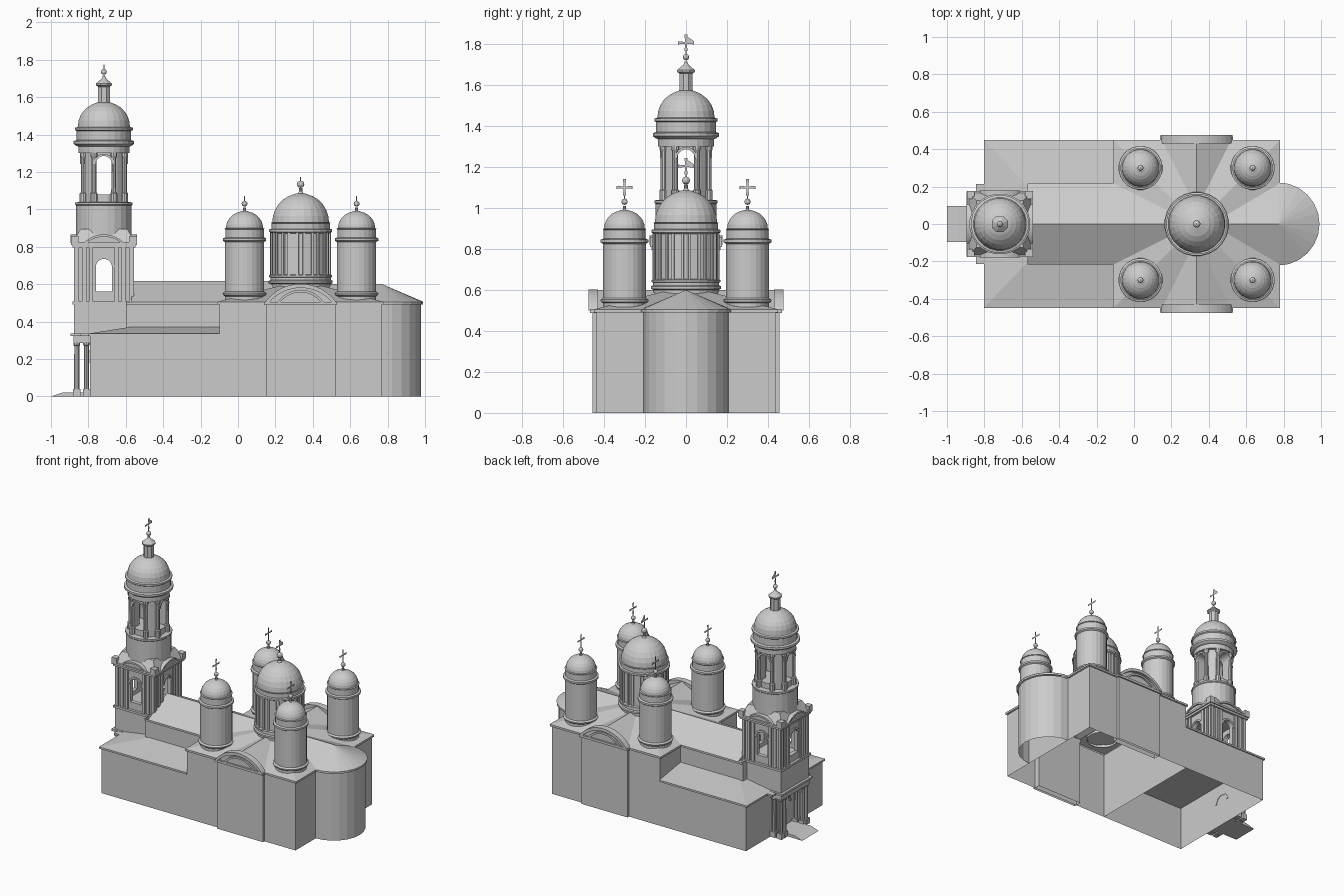
import bpy, bmesh, math
from mathutils import Matrix, Vector

if "Cube" in bpy.data.objects:
    bpy.data.objects.remove(bpy.data.objects["Cube"])

grey = bpy.data.materials.new("plain grey")
grey.diffuse_color = (0.6, 0.6, 0.6, 1)
grey.use_nodes = True
grey.node_tree.nodes["Principled BSDF"].inputs["Base Color"].default_value = grey.diffuse_color
PI = math.pi


def make(name, verts, faces):
    me = bpy.data.meshes.new(name)
    me.from_pydata([tuple(v) for v in verts], [], faces)
    bm = bmesh.new()
    bm.from_mesh(me)
    bmesh.ops.recalc_face_normals(bm, faces=bm.faces)
    bm.to_mesh(me)
    bm.free()
    me.materials.append(grey)
    ob = bpy.data.objects.new(name, me)
    bpy.context.collection.objects.link(ob)
    return ob


def loops(name, a, b, cap_a=True, cap_b=True):
    n = len(a)
    faces = [(i, (i + 1) % n, n + (i + 1) % n, n + i) for i in range(n)]
    if cap_a:
        faces.append(tuple(range(n)))
    if cap_b:
        faces.append(tuple(range(n, 2 * n)))
    return make(name, a + b, faces)


def box(name, x0, x1, y0, y1, z0, z1, caps=True):
    o = [(x0, y0), (x1, y0), (x1, y1), (x0, y1)]
    return column(name, o, z0, z1, caps, caps)


def column(name, outline, z0, z1, bottom=True, top=True):
    return loops(name, [(x, y, z0) for x, y in outline], [(x, y, z1) for x, y in outline], bottom, top)


def panel(name, pts, d0, d1, c, ang):
    """Upright shape (u, z) extruded outwards from distance d0 to d1, turned about z."""
    r, c = Matrix.Rotation(ang, 3, 'Z'), Vector((c[0], c[1], 0))
    return loops(name, [r @ Vector((u, -d0, z)) + c for u, z in pts],
                 [r @ Vector((u, -d1, z)) + c for u, z in pts])


def lathe(name, prof, c, n=24):
    verts, faces = [], []
    for r, z in prof:
        verts += [(c[0] + r * math.cos(2 * PI * (i + .5) / n), c[1] + r * math.sin(2 * PI * (i + .5) / n), z) for i in range(n)]
    for k in range(len(prof) - 1):
        faces += [(k*n + i, k*n + (i + 1) % n, (k + 1)*n + (i + 1) % n, (k + 1)*n + i) for i in range(n)]
    faces.append(tuple(range((len(prof) - 1) * n, len(prof) * n)))
    return make(name, verts, faces)


def dome(r, z0, z1, rtop, n=7):
    return [(max(rtop, r * math.cos(PI / 2 * i / n)), z0 + (z1 - z0) * math.sin(PI / 2 * i / n)) for i in range(n + 1)]


def arc(a, h, z0, n=16):
    R = (a * a + h * h) / (2 * h)
    t = math.asin(min(1, a / R))
    return [(R * math.sin(-t + 2 * t * i / n), z0 + h - R + R * math.cos(-t + 2 * t * i / n)) for i in range(n + 1)]


def door(w, z0, z1):
    return [(-w, z0)] + arc(w, w * .999, z1 - w, 12) + [(w, z0)]


def band(a, h, z0, t):
    return arc(a, h, z0) + arc(a - t, h - t, z0)[::-1]


def cut(ob, cutters):
    for c in cutters:
        c.hide_render = True
        m = ob.modifiers.new("cut", 'BOOLEAN')
        m.operation, m.solver, m.object = 'DIFFERENCE', 'EXACT', c
        bpy.context.view_layer.objects.active = ob
        bpy.ops.object.modifier_apply(modifier=m.name)
        bpy.data.objects.remove(c)


def finial(c, z, r, zc):
    """Ball on a neck with a flat cross above."""
    lathe("finial", [(r * 1.3, z - .015), (r * .5, z + .01), (r * .5, zc - .09)], c, 10)
    zb = zc - .07
    lathe("finial_ball", [(r * math.sin(PI * i / 8) + .001, zb - r * math.cos(PI * i / 8)) for i in range(9)], c, 12)
    lathe("finial_spike", [(.004, zb), (.003, zc - .03)], c, 6)
    pts = []
    for k in range(4):
        m = Matrix.Rotation(k * PI / 2, 2)
        pts += [m @ Vector(p) for p in ((.005, .005), (.04, .007), (.04, -.007), (.005, -.005))][::-1]
    make("cross", [(c[0], c[1] + p.x, zc + p.y) for p in pts], [tuple(range(16))])


# main church walls and eaves
CX, E = 0.335, 0.505
box("main_walls", -.1, .77, -.44, .44, 0, .49, False)
box("main_eaves", -.11, .78, -.448, .448, .49, E, False)
box("nave_walls", -.6, -.1, -.205, .205, .33, .49, False)
box("nave_eaves", -.6, -.1, -.215, .215, .49, E, False)
half = lambda r: [(.77 + r * math.sin(PI * i / 12), -r * math.cos(PI * i / 12)) for i in range(13)]
column("apse_walls", half(.208), 0, .49, False, False)
column("apse_eaves", half(.22), .49, E, False, False)
make("apse_roof", [(x, y, E) for x, y in half(.222)] + [(.77, 0, .6)], [(i, i + 1, 13) for i in range(12)])

# main roof: low pyramid crossed by gables
sq = [(CX + sx * .446, sy * .449, E) for sx, sy in ((-1, -1), (1, -1), (1, 1), (-1, 1))]
make("main_roof", sq + [(CX, 0, .62)], [(i, (i + 1) % 4, 4) for i in range(4)])


def gable(name, p, q, w, z):
    p, q = Vector(p), Vector(q)
    s = (q - p).normalized()
    s = Vector((-s.y, s.x)) * w
    v = [(*(p - s), E), (*p, z), (*(p + s), E), (*(q - s), E), (*q, z), (*(q + s), E)]
    make(name, v, [(0, 1, 4, 3), (1, 2, 5, 4), (0, 2, 1)])


gable("nave_roof", (-.57, 0), (CX, 0), .217, .617)
gable("east_roof", (.775, 0), (CX, 0), .217, .6)

# side projections with arched gables
for s in (-1, 1):
    ang = 0 if s < 0 else PI
    gable("side_roof", (CX, s * .45), (CX, 0), .185, .6)
    box("side_bay", .15, .52, s * .40, s * .457, 0, .49, False)
    box("side_bay_eaves", .14, .53, s * .40, s * .468, .488, E)
    c = (CX, 0)
    panel("gable_field", arc(.18, .09, .5), .43, .456, c, ang)
    panel("gable_arch", band(.192, .102, .5, .022), .43, .475, c, ang)
    panel("gable_inner_arch", band(.125, .07, .5, .014), .43, .468, c, ang)

# low aisles with hipped lean-to roof
box("aisle_walls", -.79, -.1, -.44, .44, 0, .325, False)
box("aisle_eaves", -.803, -.1, -.448, .448, .322, .335)
for s in (-1, 1):
    o = [(-.803, s * .448, .335), (-.1, s * .448, .335), (-.1, s * .205, .372), (-.57, s * .205, .372)]
    make("aisle_roof", o + [(-.803, 0, .335), (-.57, 0, .372)], [(0, 1, 2, 3), (0, 3, 5, 4)])

# five drums with domes
for x in (.035, .634):
    for y in (-.3, .3):
        lathe("corner_drum", [(.106, .5), (.106, .535), (.116, .542), (.118, .552), (.106, .56), (.106, .825), (.117, .832),
              (.117, .845), (.104, .85), (.104, .893), (.108, .897)] + dome(.1, .9, .99, .018), (x, y))
        finial((x, y), .985, .015, 1.1)
C = (CX, 0)
lathe("central_drum", [(.155, .52), (.16, .6), (.173, .605), (.173, .617), (.163, .622), (.163, .635), (.17, .638), (.17, .648),
      (.155, .652), (.155, .872), (.17, .88), (.17, .893), (.158, .896), (.158, .925), (.163, .93)] + dome(.153, .93, 1.085, .022), C)
for k in range(12):
    for u in (-.024, .024):
        panel("drum_pilaster", [(u - .007, .65), (u + .007, .65), (u + .007, .875), (u - .007, .875)], .14, .161, C, k * PI / 6 + PI / 12)
finial(C, 1.085, .019, 1.204)

# bell tower: square stages
TX = -.717
T = (TX, 0)
box("tower_base", TX - .16, TX + .16, -.16, .16, .335, .495)
box("tower_string_course", TX - .168, TX + .168, -.168, .168, .492, .508)
stage = box("tower_bell_stage", TX - .15, TX + .15, -.15, .15, .508, .8)
cut(stage, [panel("cutter", door(.043, .56, .735), -.3, .3, T, a) for a in (0, PI / 2)]
    + [box("cutter", TX - .12, TX + .12, -.12, .12, .53, .77)])
box("tower_cornice", TX - .168, TX + .168, -.168, .168, .795, .81)
box("tower_cornice_top", TX - .176, TX + .176, -.176, .176, .81, .824)
for k in range(4):
    a = k * PI / 2
    for u in (-.145, -.105, -.068, .068, .105, .145):
        panel("stage_pilaster", [(u - .011, .508), (u + .011, .508), (u + .011, .8), (u - .011, .8)], .14, .16, T, a)
    panel("window_arch", band(.056, .0559, .692, .013), .14, .158, T, a)
    panel("cornice_field", arc(.1, .045, .82), .14, .166, T, a)
    panel("cornice_arch", band(.108, .046, .82, .013), .13, .178, T, a)
    for u in (-.155, .155):
        panel("cornice_block", [(u - .02, .82), (u + .02, .82), (u + .02, .858), (u - .02, .858)], .135, .176, T, a)
ring = lambda h, z: [(TX + sx * h, sy * h, z) for sx, sy in ((-1, -1), (1, -1), (1, 1), (-1, 1))]
loops("tower_skirt_roof", ring(.165, .824), ring(.125, .895))

# bell tower: round stages
lathe("round_plinth", [(.15, .82), (.15, 1.02), (.155, 1.025), (.155, 1.037), (.11, 1.04)], T)
belfry = lathe("belfry", [(.118, 1.03), (.118, 1.31)], T)
bm = bmesh.new()
bm.from_mesh(belfry.data)
bmesh.ops.holes_fill(bm, edges=bm.edges)
bmesh.ops.recalc_face_normals(bm, faces=bm.faces)
bm.to_mesh(belfry.data)
bm.free()
cut(belfry, [panel("cutter", door(.043, 1.08, 1.285), -.3, .3, T, a) for a in (0, PI / 2)])
for k in range(4):
    for d in (-.34, .34):
        a = PI / 4 + k * PI / 2 + d
        p = (TX + .122 * math.cos(a), .122 * math.sin(a))
        lathe("belfry_column", [(.02, 1.035), (.02, 1.085), (.014, 1.09), (.013, 1.275), (.019, 1.285), (.019, 1.305)], p, 10)
    panel("belfry_arch", band(.055, .0549, 1.242, .012), .1, .128, T, k * PI / 2)
lathe("tower_dome", [(.1, 1.3), (.138, 1.3), (.138, 1.335), (.15, 1.34), (.163, 1.35), (.163, 1.365), (.147, 1.37), (.147, 1.418),
      (.156, 1.424), (.156, 1.436), (.142, 1.44)] + dome(.14, 1.445, 1.575, .034), T)
lathe("lantern", [(.034, 1.56), (.034, 1.655), (.047, 1.664), (.047, 1.672), (.012, 1.70)], T, 8)
finial(T, 1.70, .015, 1.805)

# west porch: open columns under the tower, entrance and step
box("porch_eaves", -.895, -.79, -.175, .175, .322, .337)
box("porch_beam", -.88, -.79, -.16, .16, .285, .322)
for s in (-1, 1):
    box("porch_wing", -.845, -.79, s * .165, s * .215, .322, .335)
    for y in (.145, .105):
        for x in (-.862, -.81):
            box("porch_pier_base", x - .02, x + .02, s * y - .018, s * y + .018, 0, .04)
            lathe("porch_column", [(.015, .04), (.014, .27), (.019, .275), (.019, .29)], (x, s * y), 10)
panel("doorway_arch", band(.065, .0649, .18, .012), .07, .085, T, -PI / 2)
ramp = [(-1, 0), (-.94, .02), (-.79, .02), (-.79, 0)]
loops("entrance_step", [(x, -.095, z) for x, z in ramp], [(x, .095, z) for x, z in ramp])
